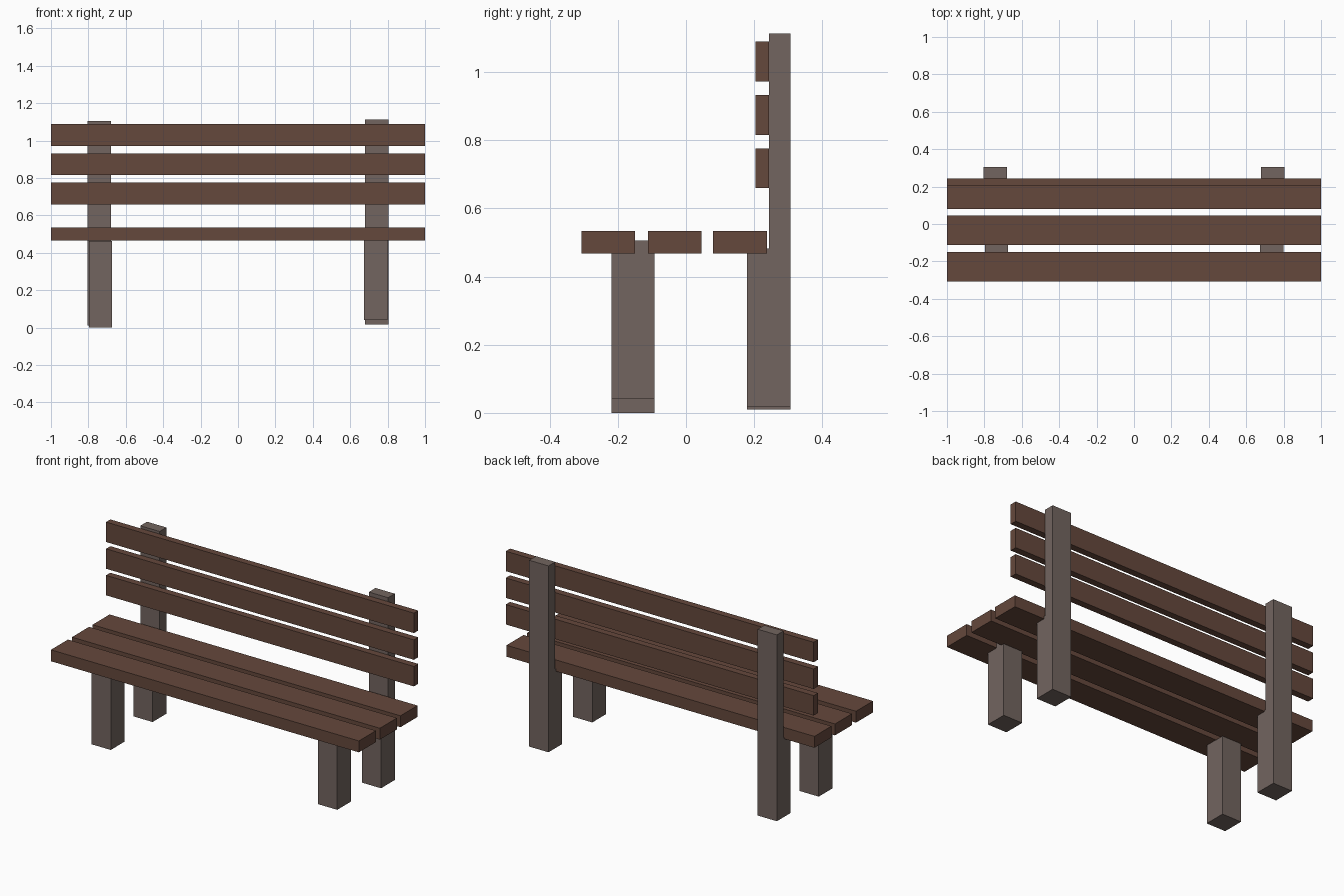
import bpy, bmesh

if "Cube" in bpy.data.objects:
    bpy.data.objects.remove(bpy.data.objects["Cube"])


def material(name, color):
    m = bpy.data.materials.new(name)
    m.diffuse_color = color
    m.use_nodes = True
    m.node_tree.nodes["Principled BSDF"].inputs["Base Color"].default_value = m.diffuse_color
    return m


wood = material("slat_wood", (0.13, 0.065, 0.045, 1))
post = material("post_wood", (0.17, 0.13, 0.115, 1))


def extrude_x(name, profile, x0, x1, mat):
    """Extrude a closed (y, z) profile from x0 to x1."""
    bm = bmesh.new()
    face = bm.faces.new([bm.verts.new((x0, y, z)) for y, z in profile])
    ext = bmesh.ops.extrude_face_region(bm, geom=[face])
    verts = [v for v in ext["geom"] if isinstance(v, bmesh.types.BMVert)]
    bmesh.ops.translate(bm, verts=verts, vec=(x1 - x0, 0, 0))
    bmesh.ops.recalc_face_normals(bm, faces=bm.faces)
    mesh = bpy.data.meshes.new(name)
    bm.to_mesh(mesh)
    bm.free()
    mesh.materials.append(mat)
    ob = bpy.data.objects.new(name, mesh)
    bpy.context.collection.objects.link(ob)
    return ob


def rect(y0, y1, z0, z1):
    return [(y0, z0), (y1, z0), (y1, z1), (y0, z1)]


# Seat slats
for i, y in enumerate((-0.307, -0.112, 0.079)):
    extrude_x(f"seat_slat_{i + 1}", rect(y, y + 0.158, 0.467, 0.534), -1, 1, wood)

# Backrest slats
for i, z in enumerate((0.659, 0.815, 0.972)):
    extrude_x(f"back_slat_{i + 1}", rect(0.204, 0.244, z, z + 0.117), -1, 1, wood)

# Front legs, the right one set slightly higher
for side, x, z in (("left", -0.797, 0.0), ("right", 0.674, 0.042)):
    extrude_x(f"front_leg_{side}", rect(-0.219, -0.093, z, z + 0.464), x, x + 0.124, post)

# Rear legs, notched above the seat to carry the backrest
for side, x, z in (("left", -0.805, 0.01), ("right", 0.679, 0.018)):
    profile = [(0.179, z), (0.306, z), (0.306, z + 1.094),
               (0.244, z + 1.094), (0.244, z + 0.464), (0.179, z + 0.464)]
    extrude_x(f"rear_leg_{side}", profile, x, x + 0.125, post)
